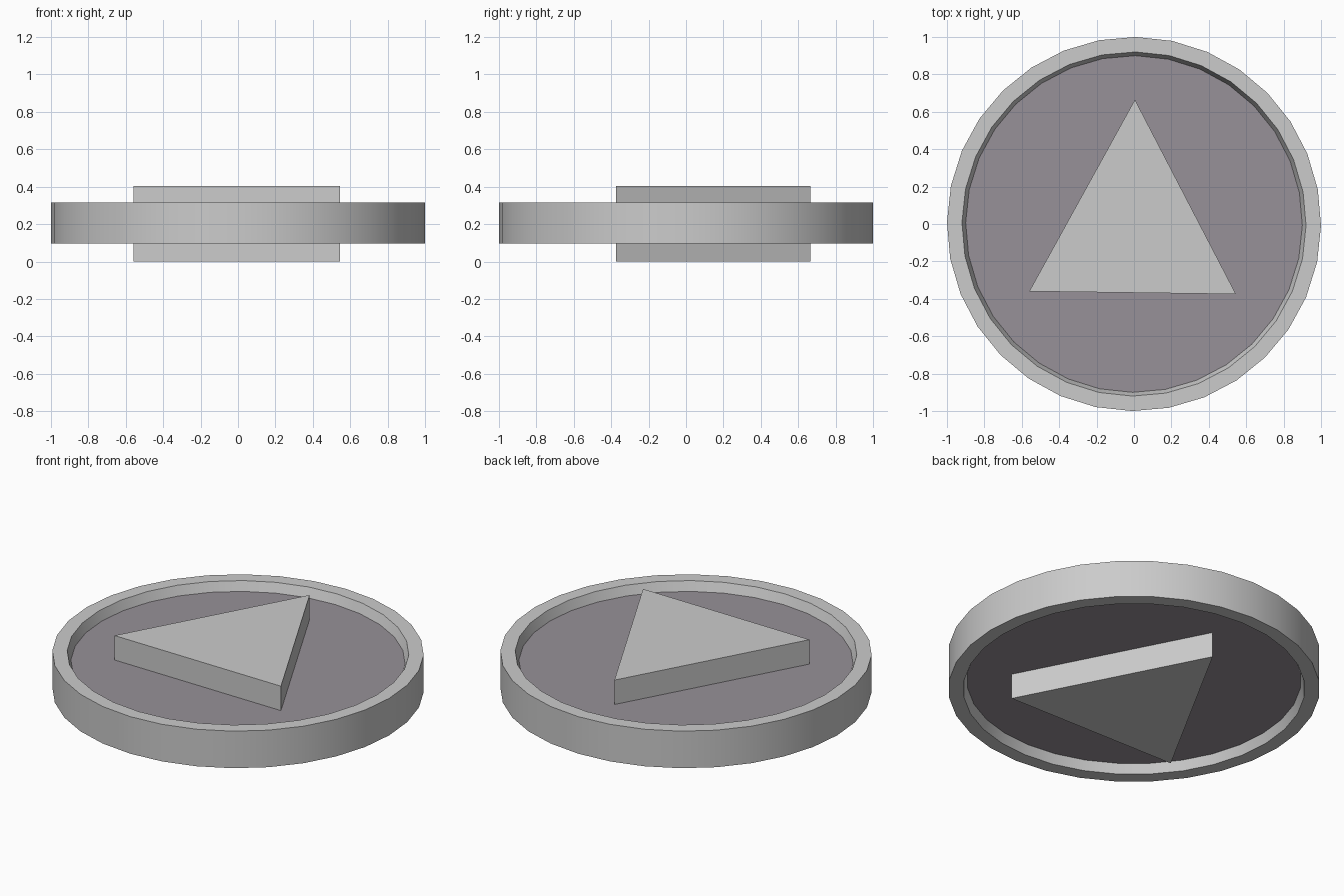
import bpy, bmesh, math

if "Cube" in bpy.data.objects:
    bpy.data.objects.remove(bpy.data.objects["Cube"])

SIDES = 32
TILT = math.radians(-0.5)

dark = bpy.data.materials.new("dark_panel")
dark.diffuse_color = (0.31, 0.285, 0.315, 1)
dark.use_nodes = True
dark.node_tree.nodes["Principled BSDF"].inputs["Base Color"].default_value = dark.diffuse_color
grey = bpy.data.materials.new("grey_metal")
grey.diffuse_color = (0.8, 0.8, 0.8, 1)
grey.use_nodes = True
grey.node_tree.nodes["Principled BSDF"].inputs["Base Color"].default_value = grey.diffuse_color


def make_object(name, bm):
    bmesh.ops.recalc_face_normals(bm, faces=bm.faces)
    mesh = bpy.data.meshes.new(name)
    bm.to_mesh(mesh)
    bm.free()
    obj = bpy.data.objects.new(name, mesh)
    bpy.context.collection.objects.link(obj)
    return obj


# Round disc: raised rim with sloped inner walls and recessed dark panels
profile = [(0.90, 0.15), (0.92, 0.095), (1.0, 0.095),
           (1.0, 0.315), (0.92, 0.315), (0.90, 0.26)]
bm = bmesh.new()
rings = []
for r, z in profile:
    rings.append([bm.verts.new((r * math.cos(TILT + i * math.tau / SIDES),
                                r * math.sin(TILT + i * math.tau / SIDES), z))
                  for i in range(SIDES)])
for a, b in zip(rings, rings[1:]):
    for i in range(SIDES):
        j = (i + 1) % SIDES
        bm.faces.new((a[i], a[j], b[j], b[i]))
for ring in (rings[0], rings[-1]):
    bm.faces.new(ring).material_index = 1
disc = make_object("round_disc", bm)
disc.data.materials.append(grey)
disc.data.materials.append(dark)
bpy.context.view_layer.objects.active = disc
disc.select_set(True)
bpy.ops.object.shade_smooth_by_angle(angle=math.radians(30))

# Triangular block standing proud on both faces
bm = bmesh.new()
corners = [(-0.56, -0.36), (0.545, -0.375), (0.005, 0.665)]
low = [bm.verts.new((x, y, 0.0)) for x, y in corners]
high = [bm.verts.new((x, y, 0.405)) for x, y in corners]
bm.faces.new(low)
bm.faces.new(high)
for i in range(3):
    j = (i + 1) % 3
    bm.faces.new((low[i], low[j], high[j], high[i]))
make_object("triangle_block", bm)
